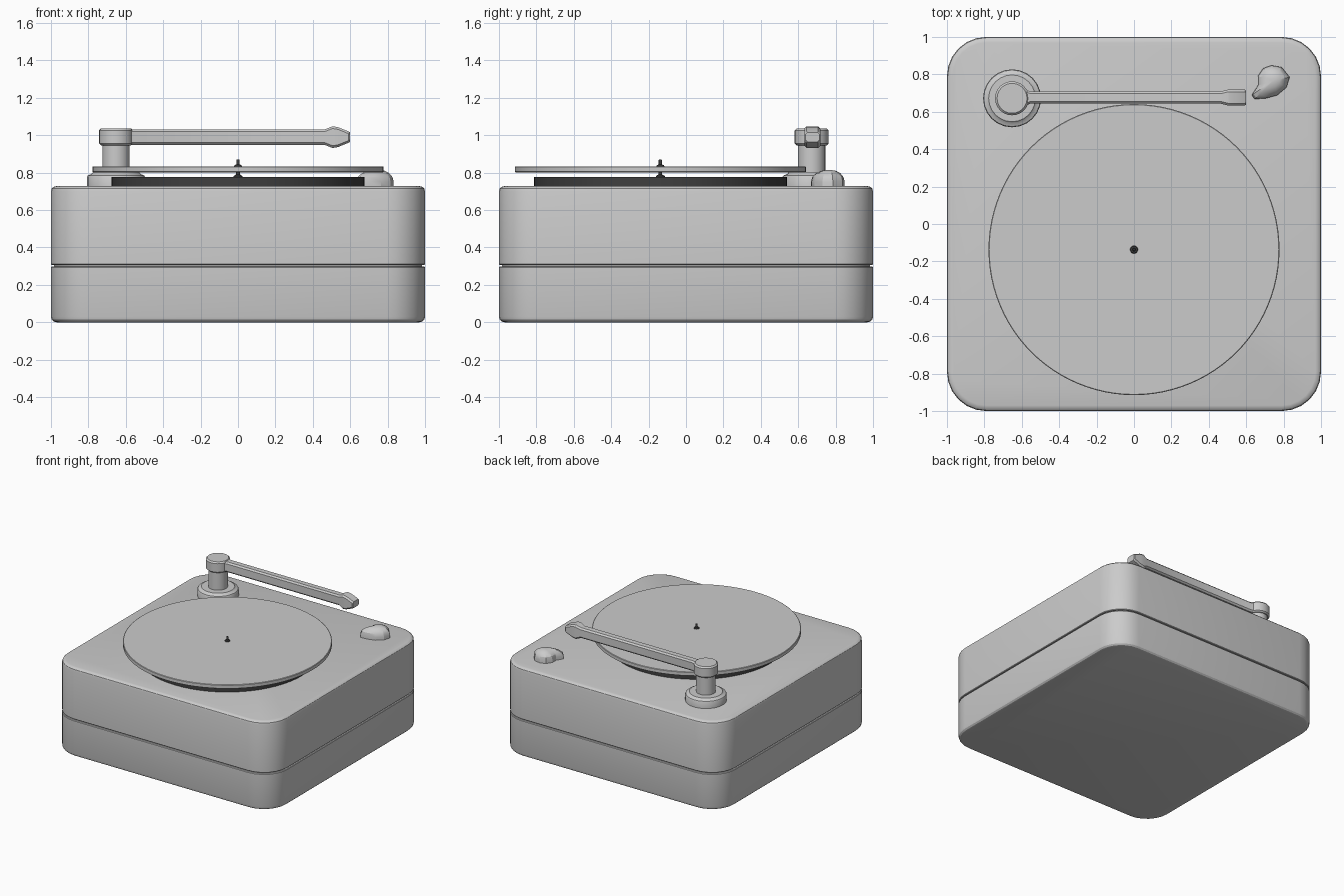
import bpy, bmesh, math
from math import cos, sin, pi, radians

if "Cube" in bpy.data.objects:
    bpy.data.objects.remove(bpy.data.objects["Cube"])


def finish(name, bm, angle=30, mat=None):
    bmesh.ops.recalc_face_normals(bm, faces=bm.faces)
    me = bpy.data.meshes.new(name)
    bm.to_mesh(me)
    bm.free()
    ob = bpy.data.objects.new(name, me)
    bpy.context.collection.objects.link(ob)
    if mat:
        me.materials.append(mat)
    if angle:
        bpy.ops.object.select_all(action='DESELECT')
        ob.select_set(True)
        bpy.context.view_layer.objects.active = ob
        bpy.ops.object.shade_smooth_by_angle(angle=radians(angle))
    return ob


def loft(name, rings, angle=30, mat=None):
    """Skin a list of equal-length point rings and cap both ends."""
    bm = bmesh.new()
    loops = [[bm.verts.new(p) for p in r] for r in rings]
    n = len(loops[0])
    for a, b in zip(loops, loops[1:]):
        for i in range(n):
            j = (i + 1) % n
            bm.faces.new((a[i], a[j], b[j], b[i]))
    bm.faces.new(loops[0])
    bm.faces.new(loops[-1])
    return finish(name, bm, angle, mat)


def turned(name, x, y, profile, sides, mat=None):
    """Round part from (radius, z) pairs."""
    rings = [[(x + r * cos(2 * pi * i / sides), y + r * sin(2 * pi * i / sides), z)
              for i in range(sides)] for r, z in profile]
    return loft(name, rings, 30, mat)


def rounded_square(inset, z, half=1.0, radius=0.21, seg=6):
    pts, c, r = [], half - radius, radius - inset
    for k, (sx, sy) in enumerate(((1, 1), (-1, 1), (-1, -1), (1, -1))):
        for i in range(seg + 1):
            a = pi / 2 * (k + i / seg)
            pts.append((sx * c + r * cos(a), sy * c + r * sin(a), z))
    return pts


dark = bpy.data.materials.new("dark_rubber")
dark.diffuse_color = (0.05, 0.05, 0.05, 1)
dark.use_nodes = True
dark.node_tree.nodes["Principled BSDF"].inputs["Base Color"].default_value = dark.diffuse_color

# Case with rounded edges and a seam groove
loft("case", [rounded_square(i, z) for i, z in (
    (.03, 0), (.014, .004), (.004, .014), (0, .03), (0, .294), (.004, .298),
    (.015, .299), (.015, .306), (.004, .307), (0, .311),
    (0, .700), (.004, .715), (.014, .724), (.03, .728))])

# Platter, record and spindle
CY = -0.137
turned("platter", 0, CY, [(.677, .72), (.677, .777)], 64, dark)
turned("record", 0, CY, [(.774, .802), (.778, .805), (.778, .831), (.774, .834)], 96)
turned("spindle", 0, CY, [(.024, .77), (.024, .782), (.01, .79), (.01, .832), (.021, .834),
                          (.018, .841), (.009, .843), (.009, .866), (.006, .871)], 16, dark)

# Tonearm mount, post and pivot head
AX, AY, AZ = -0.652, 0.672, 0.990
turned("arm_base", AX, AY, [(.155, .72), (.155, .778), (.151, .785), (.132, .792),
                            (.125, .800), (.08, .800)], 24)
turned("arm_post", AX, AY, [(.073, .79), (.073, .96)], 24)
turned("arm_head", AX, AY, [(.080, .946), (.091, .956), (.091, 1.026), (.080, 1.037)], 24)


# Tonearm with chamfered section and flared tip
def octagon(x, hy, hz, c=.012):
    quarter = [(hy, hz - c), (hy - c, hz)]
    half = quarter + [(-a, b) for a, b in reversed(quarter)]
    return [(x, AY + .004 + a, AZ + b) for a, b in half + [(-a, -b) for a, b in half]]


loft("tonearm", [octagon(*s) for s in (
    (-.60, .052, .042), (-.555, .033, .042), (.465, .033, .042), (.505, .043, .058),
    (.535, .043, .053), (.592, .043, .030), (.599, .038, .026))], 25)

# Teardrop control knob, a dome drawn out to a pointer
outline = [(.832, .785), (.815, .730), (.765, .688), (.705, .672), (.645, .668),
           (.630, .690), (.662, .740), (.662, .790), (.690, .832), (.735, .848), (.790, .838)]
KX, KY = .748, .768
levels = [(1, .72), (1, .752), (.93, .776), (.72, .797), (.42, .810), (.12, .814)]
rings = []
for s, z in levels:
    ring = []
    for x, y in outline:
        ring.append((KX + (x - KX) * s, KY + (y - KY) * s, z))
    rings.append(ring)
loft("control_knob", rings, 25)
